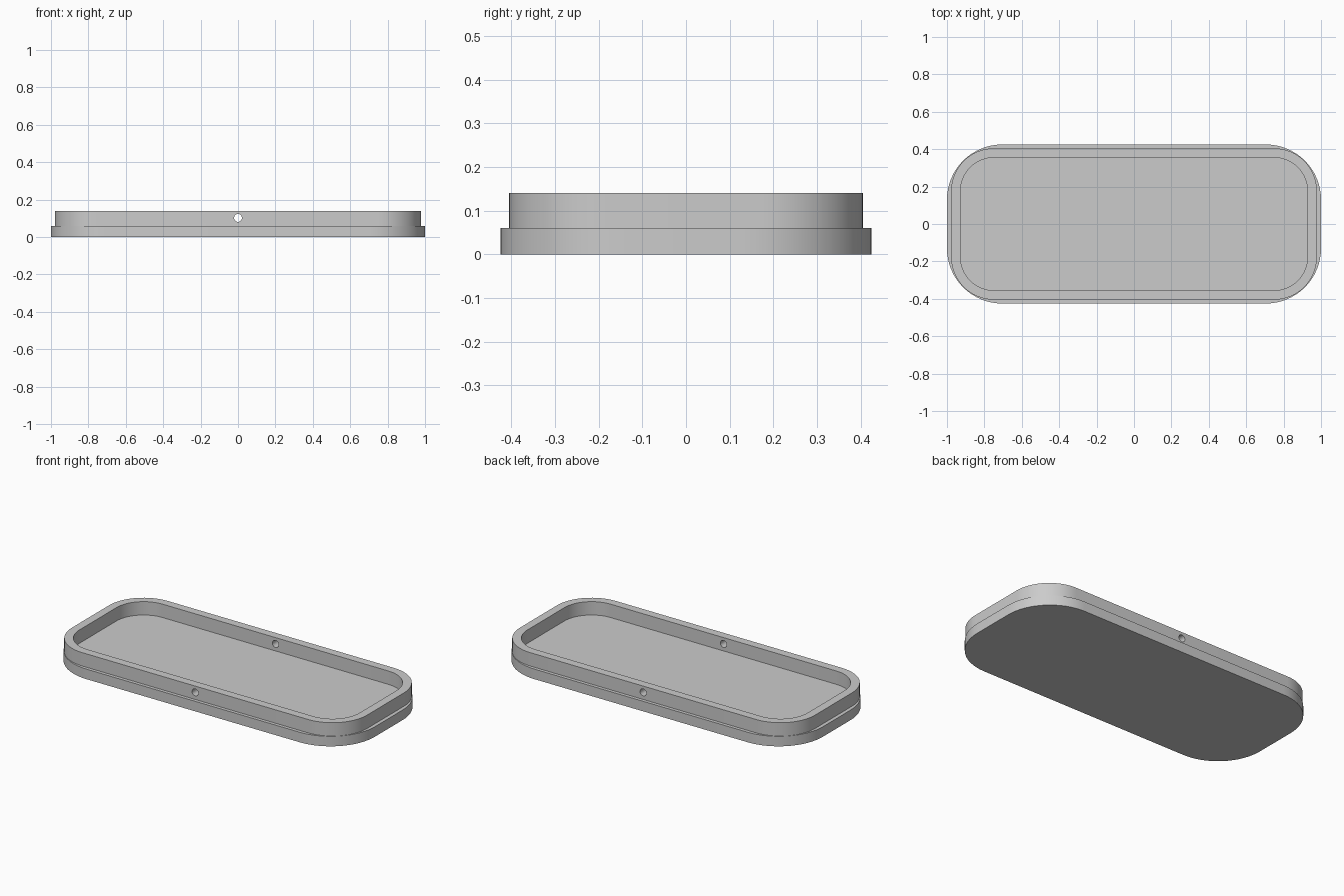
import bpy, bmesh, math

if "Cube" in bpy.data.objects:
    bpy.data.objects.remove(bpy.data.objects["Cube"], do_unlink=True)

grey = bpy.data.materials.new("plain grey")
grey.use_nodes = True
colour = (0.6, 0.6, 0.6, 1)
grey.diffuse_color = colour
grey.node_tree.nodes["Principled BSDF"].inputs["Base Color"].default_value = colour

STEPS = 16  # segments per rounded corner


def outline(hx, hy, r):
    """Rounded rectangle, counter-clockwise."""
    pts = []
    for q, (sx, sy) in enumerate([(1, 1), (-1, 1), (-1, -1), (1, -1)]):
        for i in range(STEPS + 1):
            a = (q + i / STEPS) * math.pi / 2
            pts.append((sx * (hx - r) + r * math.cos(a),
                        sy * (hy - r) + r * math.sin(a)))
    return pts


def loft(name, sections, closed):
    """Join rounded outlines; each section is (half x, half y, radius, z)."""
    bm = bmesh.new()
    rings = [[bm.verts.new((x, y, z)) for x, y in outline(hx, hy, r)]
             for hx, hy, r, z in sections]
    pairs = list(zip(rings, rings[1:]))
    if closed:
        pairs.append((rings[-1], rings[0]))
    else:
        bm.faces.new(rings[0][::-1])
        bm.faces.new(rings[-1])
    for a, b in pairs:
        for i in range(len(a)):
            j = (i + 1) % len(a)
            bm.faces.new((a[i], a[j], b[j], b[i]))
    bmesh.ops.recalc_face_normals(bm, faces=bm.faces)
    mesh = bpy.data.meshes.new(name)
    bm.to_mesh(mesh)
    bm.free()
    mesh.materials.append(grey)
    obj = bpy.data.objects.new(name, mesh)
    bpy.context.collection.objects.link(obj)
    return obj


def activate(obj):
    bpy.ops.object.select_all(action='DESELECT')
    obj.select_set(True)
    bpy.context.view_layer.objects.active = obj


# Base plate, whose top is also the tray floor
BASE_TOP, RIM_TOP = 0.06, 0.14
base = loft("base_plate", [(1, 0.425, 0.295, 0), (1, 0.425, 0.295, BASE_TOP)], False)

# Raised rim, sunk slightly into the base
outer, inner = (0.978, 0.405, 0.23), (0.928, 0.355, 0.18)
low = BASE_TOP - 0.01
rim = loft("raised_rim", [(*outer, low), (*outer, RIM_TOP),
                          (*inner, RIM_TOP), (*inner, low)], True)

# Round hole through the middle of the front and back walls
bpy.ops.mesh.primitive_cylinder_add(vertices=32, radius=0.021, depth=1.2,
                                    location=(0, 0, 0.102),
                                    rotation=(math.pi / 2, 0, 0))
cutter = bpy.context.object
cutter.name = "hole_cutter"
cutter.hide_render = True
cutter.data.materials.append(grey)
cut = rim.modifiers.new("holes", 'BOOLEAN')
cut.operation = 'DIFFERENCE'
cut.solver = 'EXACT'
cut.object = cutter
activate(rim)
bpy.ops.object.modifier_apply(modifier=cut.name)
bpy.data.objects.remove(cutter, do_unlink=True)

for part in (base, rim):
    activate(part)
    bpy.ops.object.shade_smooth_by_angle(angle=math.radians(30))
